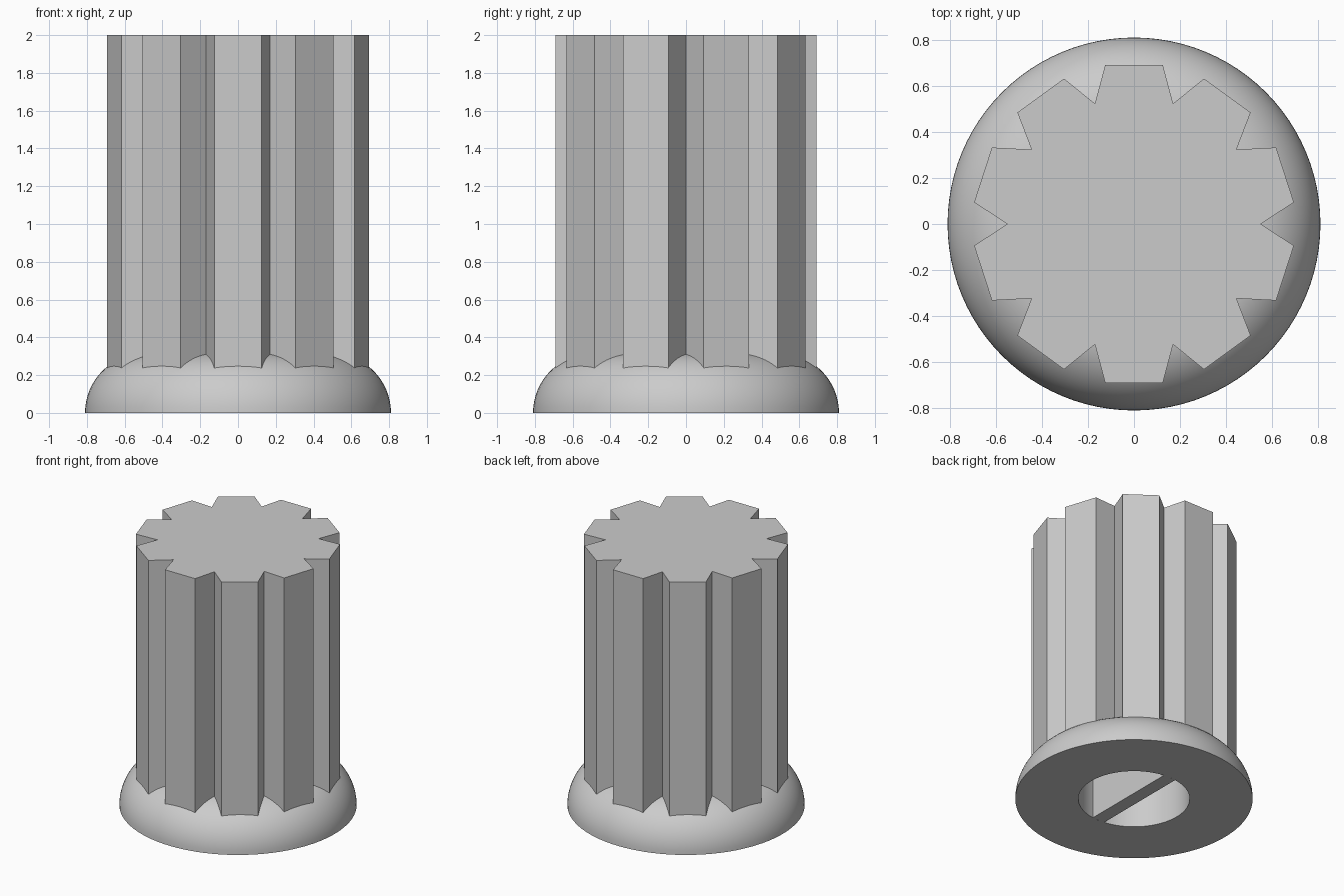
import bpy
import bmesh
from math import sin, cos, radians, pi

cube = bpy.data.objects.get("Cube")
if cube:
    bpy.data.objects.remove(cube, do_unlink=True)

# Single plain grey
grey = bpy.data.materials.new("grey")
grey.use_nodes = True
COLOUR = (0.6, 0.6, 0.6, 1.0)
grey.diffuse_color = COLOUR
grey.node_tree.nodes["Principled BSDF"].inputs["Base Color"].default_value = COLOUR


def finish(bm, name, smooth=False):
    """Turn a bmesh into a named, coloured object."""
    bmesh.ops.recalc_face_normals(bm, faces=bm.faces)
    mesh = bpy.data.meshes.new(name)
    bm.to_mesh(mesh)
    bm.free()
    mesh.materials.append(grey)
    obj = bpy.data.objects.new(name, mesh)
    bpy.context.collection.objects.link(obj)
    if smooth:
        bpy.ops.object.select_all(action="DESELECT")
        obj.select_set(True)
        bpy.context.view_layer.objects.active = obj
        bpy.ops.object.shade_smooth_by_angle(angle=radians(35))
    return obj


BORE_R, BORE_TOP = 0.38, 1.0
FLANGE_R, ROUND = 0.81, 0.315

# Rounded flange with a blind bore, turned as one closed profile
core_r = FLANGE_R - ROUND
profile = [(0, BORE_TOP), (BORE_R, BORE_TOP), (BORE_R, 0)]
profile += [(core_r + ROUND * cos(a * pi / 32), ROUND * sin(a * pi / 32)) for a in range(17)]
profile += [(core_r, BORE_TOP + 0.1), (0, BORE_TOP + 0.1)]
bm = bmesh.new()
verts = [bm.verts.new((r, 0, z)) for r, z in profile]
edges = [bm.edges.new(pair) for pair in zip(verts, verts[1:])]
bmesh.ops.spin(bm, geom=verts + edges, cent=(0, 0, 0), axis=(0, 0, 1),
               angle=2 * pi, steps=96, use_duplicate=False)
bmesh.ops.remove_doubles(bm, verts=bm.verts, dist=0.0005)
finish(bm, "flange_and_bore", smooth=True)

# Ten-toothed shaft, open underneath where it sinks into the flange
TEETH, TIP_R, ROOT_R = 10, 0.701, 0.55
bm = bmesh.new()
outline = []
for i in range(TEETH):
    mid = 90 + i * 360 / TEETH
    for offset, r in ((-10.3, TIP_R), (10.3, TIP_R), (18, ROOT_R)):
        a = radians(mid + offset)
        outline.append((r * cos(a), r * sin(a)))
low = [bm.verts.new((x, y, 0.2)) for x, y in outline]
high = [bm.verts.new((x, y, 2.0)) for x, y in outline]
for i in range(len(outline)):
    j = (i + 1) % len(outline)
    bm.faces.new((low[i], low[j], high[j], high[i]))
bm.faces.new(high)
finish(bm, "toothed_shaft")

# Thin wall dividing the bore
bm = bmesh.new()
bmesh.ops.create_cube(bm, size=1)
bmesh.ops.scale(bm, vec=(0.1, 2 * BORE_R - 0.002, BORE_TOP), verts=bm.verts)
bmesh.ops.translate(bm, vec=(0, 0, BORE_TOP / 2), verts=bm.verts)
finish(bm, "bore_divider")
